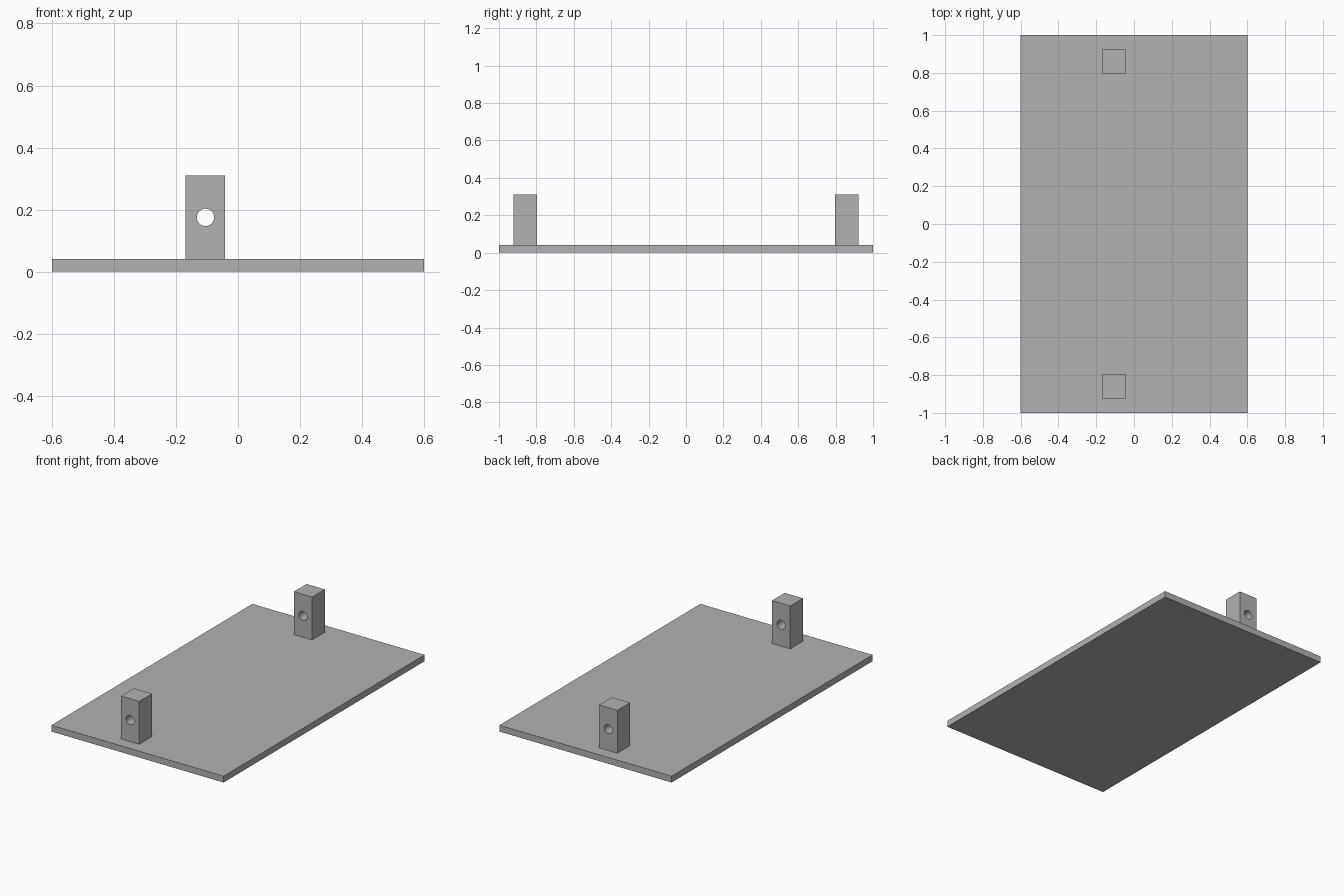
import bpy
import math

default = bpy.data.objects.get("Cube")
if default:
    bpy.data.objects.remove(default, do_unlink=True)

# Single flat grey
grey = bpy.data.materials.new("grey")
grey.use_nodes = True
COLOUR = (0.445, 0.445, 0.445, 1)
grey.diffuse_color = COLOUR
grey.node_tree.nodes["Principled BSDF"].inputs["Base Color"].default_value = COLOUR

PLATE_TOP = 0.04
POST_X, POST_Y = -0.105, 0.86
POST_WIDTH, POST_TOP = 0.127, 0.31
HOLE_Z, HOLE_RADIUS = 0.175, 0.028


def box(name, size, centre):
    bpy.ops.mesh.primitive_cube_add(size=1, location=centre)
    obj = bpy.context.object
    obj.name = name
    obj.scale = size
    bpy.ops.object.transform_apply(location=False, rotation=False, scale=True)
    obj.data.materials.append(grey)
    return obj


def drilled_post(name, y):
    height = POST_TOP - PLATE_TOP
    post = box(name, (POST_WIDTH, POST_WIDTH, height),
               (POST_X, y, PLATE_TOP + height / 2))

    # Round hole running front to back
    bpy.ops.mesh.primitive_cylinder_add(
        vertices=48, radius=HOLE_RADIUS, depth=POST_WIDTH * 2,
        location=(POST_X, y, HOLE_Z), rotation=(math.pi / 2, 0, 0))
    cutter = bpy.context.object
    cutter.name = name + "_hole_cutter"
    cutter.hide_render = True
    cutter.data.materials.append(grey)

    cut = post.modifiers.new("hole", "BOOLEAN")
    cut.operation = "DIFFERENCE"
    cut.solver = "EXACT"
    cut.object = cutter
    bpy.ops.object.select_all(action="DESELECT")
    bpy.context.view_layer.objects.active = post
    post.select_set(True)
    bpy.ops.object.modifier_apply(modifier=cut.name)
    bpy.data.objects.remove(cutter, do_unlink=True)
    bpy.ops.object.shade_smooth_by_angle(angle=math.radians(30))


# Flat base and the two posts near its ends
box("base_plate", (1.2, 2, PLATE_TOP), (0, 0, PLATE_TOP / 2))
for name, side in (("front_post", -1), ("back_post", 1)):
    drilled_post(name, side * POST_Y)
